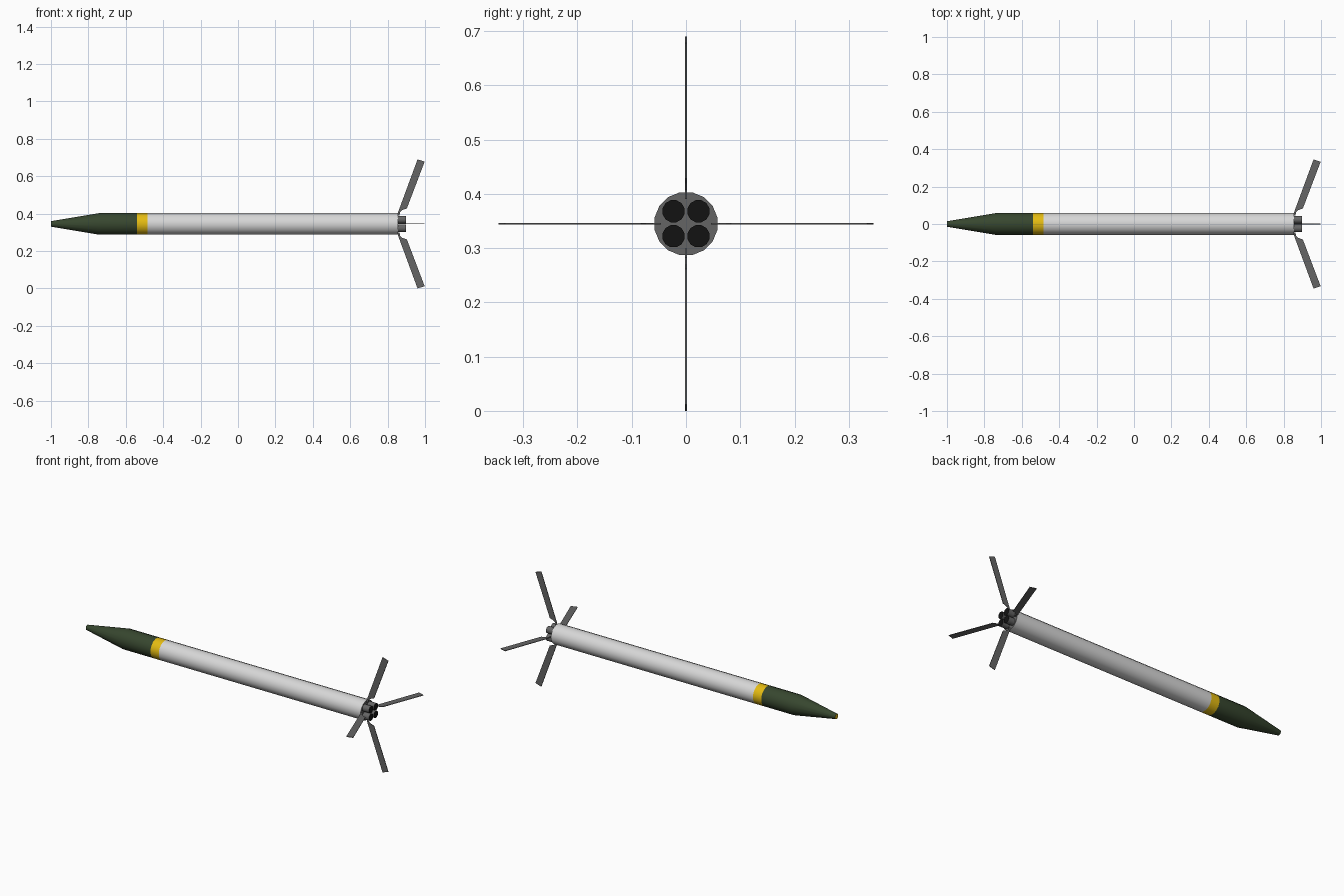
import bpy, bmesh, math
from mathutils import Matrix, Vector

if "Cube" in bpy.data.objects:
    bpy.data.objects.remove(bpy.data.objects["Cube"])

AXIS_Z = 0.345


def material(name, rgb):
    m = bpy.data.materials.new(name)
    m.diffuse_color = (*rgb, 1)
    m.use_nodes = True
    m.node_tree.nodes["Principled BSDF"].inputs["Base Color"].default_value = m.diffuse_color
    return m


WHITE = material("light grey", (0.68, 0.68, 0.68))
GREEN = material("olive green", (0.038, 0.062, 0.028))
YELLOW = material("yellow", (0.78, 0.50, 0.006))
GREY = material("dark grey", (0.13, 0.13, 0.13))
BLACK = material("black", (0.006, 0.006, 0.006))


def finish(name, bm, mats, smooth=False):
    bmesh.ops.recalc_face_normals(bm, faces=bm.faces)
    me = bpy.data.meshes.new(name)
    bm.to_mesh(me)
    bm.free()
    for m in mats:
        me.materials.append(m)
    ob = bpy.data.objects.new(name, me)
    bpy.context.collection.objects.link(ob)
    if smooth:
        bpy.ops.object.select_all(action='DESELECT')
        ob.select_set(True)
        bpy.context.view_layer.objects.active = ob
        bpy.ops.object.shade_smooth_by_angle(angle=math.radians(35))
    return ob


def lathe(name, profile, mats, band_mats, cap_mats, sides, y=0, z=AXIS_Z):
    """Turn (x, radius) points around the x axis; cap_mats = (front, rear)."""
    bm = bmesh.new()
    rings = []
    for x, r in profile:
        rings.append([bm.verts.new((x, y + r * math.cos(a), z + r * math.sin(a)))
                      for a in (math.tau * (i + 0.5) / sides for i in range(sides))])
    for k, mi in enumerate(band_mats):
        for i in range(sides):
            j = (i + 1) % sides
            f = bm.faces.new((rings[k][i], rings[k][j], rings[k + 1][j], rings[k + 1][i]))
            f.material_index = mi
    for ring, mi in ((rings[0], cap_mats[0]), (rings[-1], cap_mats[1])):
        bm.faces.new(ring).material_index = mi
    return finish(name, bm, mats, True)


# Warhead, marking band and motor tube as one turned body
lathe("rocket_body",
      [(-1.0, 0.015), (-0.74, 0.059), (-0.54, 0.059), (-0.485, 0.059), (0.855, 0.059)],
      [GREEN, YELLOW, WHITE, GREY], [0, 0, 1, 2], (1, 3), 16)

# Four exhaust nozzles with black mouths
for n, (sy, sz) in enumerate(((1, 1), (-1, 1), (-1, -1), (1, -1))):
    lathe(f"nozzle_{n + 1}", [(0.85, 0.021), (0.899, 0.021)], [GREY, BLACK],
          [0], (0, 1), 12, sy * 0.023, AXIS_Z + sz * 0.023)

# Four thin swept tail fins, outline as (x, distance from axis)
outline = [(0.852, 0.046), (0.864, 0.046), (0.866, 0.062), (0.878, 0.074),
           (0.903, 0.083), (0.998, 0.333), (0.960, 0.345), (0.857, 0.066)]
T = 0.0016
for n in range(4):
    bm = bmesh.new()
    face = bm.faces.new([bm.verts.new((x, -T, r)) for x, r in outline])
    ext = bmesh.ops.extrude_face_region(bm, geom=[face])
    moved = [g for g in ext["geom"] if isinstance(g, bmesh.types.BMVert)]
    bmesh.ops.translate(bm, verts=moved, vec=(0, 2 * T, 0))
    if face.is_valid and len([f for f in bm.faces if len(f.verts) == len(outline)]) < 2:
        bm.faces.new(face.verts)
    turn = Matrix.Translation((0, 0, AXIS_Z)) @ Matrix.Rotation(n * math.pi / 2, 4, 'X')
    bm.transform(turn)
    finish(f"tail_fin_{n + 1}", bm, [GREY])
